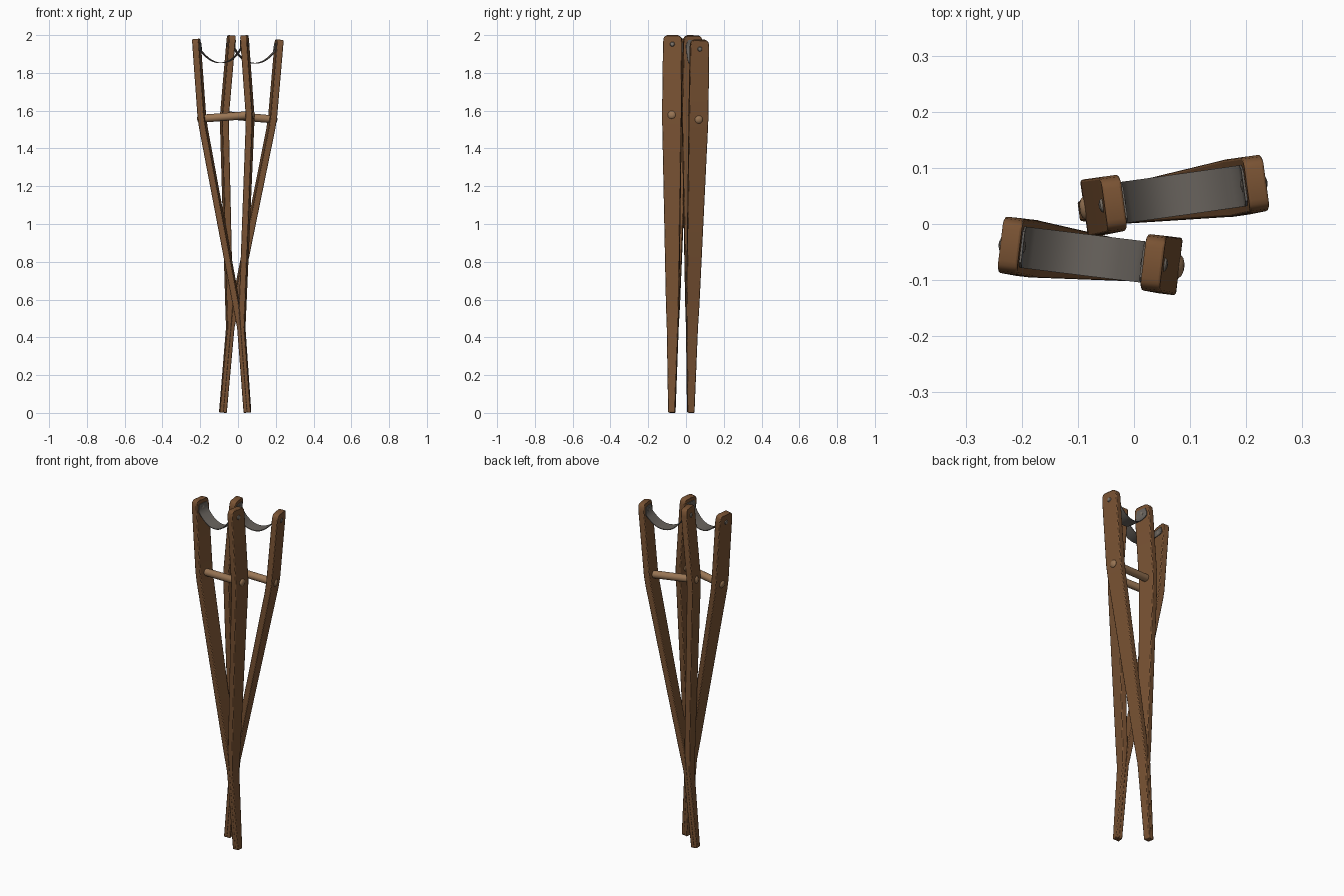
import bpy, bmesh, math
from mathutils import Matrix, Vector

if "Cube" in bpy.data.objects:
    bpy.data.objects.remove(bpy.data.objects["Cube"])


def mat(name, rgb):
    m = bpy.data.materials.new(name)
    m.diffuse_color = (*rgb, 1)
    m.use_nodes = True
    m.node_tree.nodes["Principled BSDF"].inputs["Base Color"].default_value = m.diffuse_color
    return m


WOOD = mat("brown wood", (0.19, 0.085, 0.033))
TAN = mat("tan handle wood", (0.32, 0.18, 0.09))
LEATHER = mat("grey leather", (0.14, 0.125, 0.11))
METAL = mat("dull metal", (0.2, 0.17, 0.14))


def finish(bm, name, material, frame, bevel=0):
    bmesh.ops.recalc_face_normals(bm, faces=bm.faces)
    me = bpy.data.meshes.new(name)
    bm.to_mesh(me)
    bm.free()
    me.materials.append(material)
    ob = bpy.data.objects.new(name, me)
    bpy.context.collection.objects.link(ob)
    ob.matrix_world = frame
    if bevel:
        b = ob.modifiers.new("soft edges", 'BEVEL')
        b.width, b.segments, b.limit_method = bevel, 2, 'ANGLE'
    bpy.context.view_layer.objects.active = ob
    ob.select_set(True)
    bpy.ops.object.shade_smooth_by_angle(angle=math.radians(35))
    ob.select_set(False)
    return ob


def loft(rings):
    bm = bmesh.new()
    loops = [[bm.verts.new(p) for p in r] for r in rings]
    n = len(loops[0])
    for a, b in zip(loops, loops[1:]):
        for i in range(n):
            j = (i + 1) % n
            bm.faces.new((a[i], a[j], b[j], b[i]))
    bm.faces.new(loops[0])
    bm.faces.new(loops[-1])
    return bm


def lathe_x(profile, z, sides=16):
    # profile of (x, radius) turned round the local x axis at height z
    return loft([[(x, r * math.cos(2 * math.pi * i / sides),
                   z + r * math.sin(2 * math.pi * i / sides))
                  for i in range(sides)] for x, r in profile])


# rail sections: height, inner x, outer x, half depth
RAIL = [(0, -0.002, 0.019, 0.018), (0.45, -0.002, 0.019, 0.030),
        (0.57, 0.0, 0.033, 0.034), (1.52, 0.107, 0.142, 0.0505),
        (1.58, 0.111, 0.146, 0.0515), (1.955, 0.111, 0.146, 0.0505),
        (1.978, 0.111, 0.146, 0.047), (1.988, 0.111, 0.146, 0.040),
        (1.993, 0.111, 0.146, 0.028)]


def crutch(tag, foot, top, yaw):
    # local frame: z along the crutch, x across from rail to rail
    z = (Vector(top) - Vector(foot)).normalized()
    x = Vector((math.cos(yaw), math.sin(yaw), 0))
    x = (x - z * x.dot(z)).normalized()
    y = z.cross(x)
    frame = Matrix.Translation(foot) @ Matrix((x, y, z)).transposed().to_4x4()

    for s, side in ((-1, "left"), (1, "right")):
        # split wooden rail
        rings = [[(s * a, -w, h), (s * b, -w, h), (s * b, w, h), (s * a, w, h)]
                 for h, a, b, w in RAIL]
        finish(loft(rings), f"{tag}_{side}_rail", WOOD, frame, 0.004)
        # rivets holding the strap, outside and inside
        rivet = [(s * 0.104, 0.005), (s * 0.106, 0.011), (s * 0.111, 0.013),
                 (s * 0.146, 0.013), (s * 0.150, 0.010), (s * 0.152, 0.004)]
        finish(lathe_x(rivet, 1.945, 12), f"{tag}_{side}_rivet", METAL, frame)

    # hand grip passing through both rails
    grip = [(-0.154, 0.007), (-0.151, 0.016), (-0.146, 0.021),
            (0.146, 0.021), (0.151, 0.016), (0.154, 0.007)]
    finish(lathe_x(grip, 1.57), f"{tag}_hand_grip", TAN, frame)

    # sagging leather underarm strap with upright ends
    path = [(-0.1085, 1.97), (-0.1085, 1.945)]
    path += [(0.1075 * u, 1.857 + 0.07 * abs(u) ** 2.2)
             for u in [i / 8 for i in range(-8, 9)]]
    path += [(0.1085, 1.945), (0.1085, 1.97)]
    rings = []
    for i, (px, pz) in enumerate(path):
        a, b = path[max(i - 1, 0)], path[min(i + 1, len(path) - 1)]
        t = Vector((b[0] - a[0], b[1] - a[1])).normalized() * 0.002
        w = 0.028 if i in (0, len(path) - 1) else 0.037
        rings.append([(px - t.y, -w, pz + t.x), (px + t.y, -w, pz - t.x),
                      (px + t.y, w, pz - t.x), (px - t.y, w, pz + t.x)])
    finish(loft(rings), f"{tag}_strap", LEATHER, frame)


crutch("front_crutch", (0.05, -0.075, 0.0015), (-0.094, -0.054, 1.99), math.radians(-7))
crutch("back_crutch", (-0.08, 0.025, 0.0015), (0.092, 0.054, 1.99), math.radians(8))
